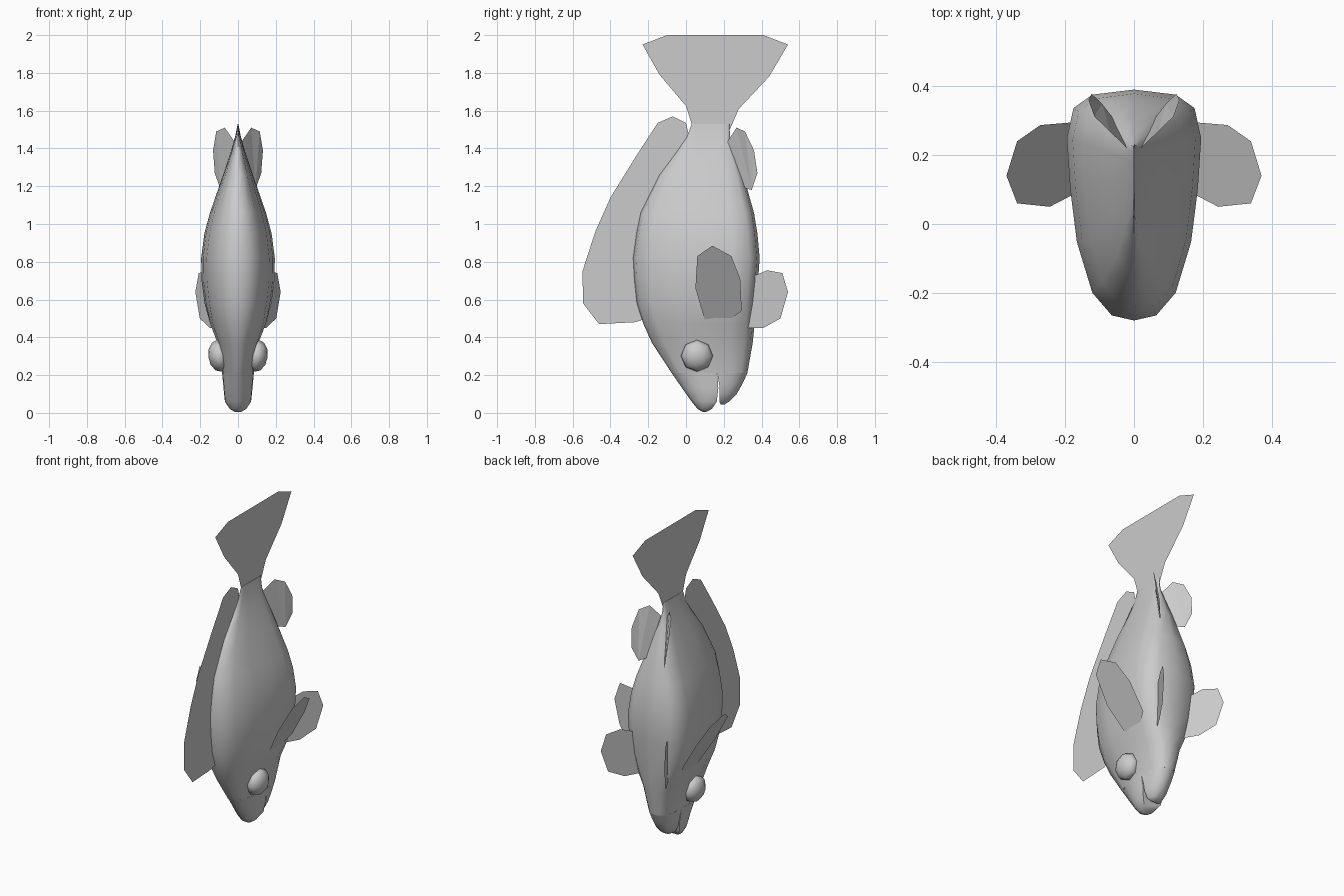
import bpy, bmesh, math

if "Cube" in bpy.data.objects:
    bpy.data.objects.remove(bpy.data.objects["Cube"])

# Half cross-section: fraction from back to belly, fraction of half-width
SECTION = [(0, 0), (.022, .33), (.12, .62), (.34, .85), (.57, .95),
           (.79, 1), (.92, .9), (.978, .62), (1, 0)]


def width(t, round_part):
    t = min(max(t, 0), 1)
    w = 0
    for (a, wa), (b, wb) in zip(SECTION, SECTION[1:]):
        if a <= t <= b:
            w = wa + (wb - wa) * (t - a) / (b - a)
    ellipse = 2 * math.sqrt(max(0, t * (1 - t)))
    return w + (ellipse - w) * round_part


def finish(name, bm, smooth=True):
    bmesh.ops.recalc_face_normals(bm, faces=bm.faces)
    me = bpy.data.meshes.new(name)
    bm.to_mesh(me)
    bm.free()
    ob = bpy.data.objects.new(name, me)
    bpy.context.collection.objects.link(ob)
    if smooth:
        bpy.ops.object.select_all(action='DESELECT')
        ob.select_set(True)
        bpy.context.view_layer.objects.active = ob
        bpy.ops.object.shade_smooth_by_angle(angle=math.radians(45))
    return ob


def loft(name, rows):
    """Rows: z, back y, belly y, half-width, visible start y, visible end y."""
    bm = bmesh.new()
    rings = []
    for z, y0, y1, w, a, b in rows:
        k = max(0, 1 - z / .6)
        half = []
        for t, _ in SECTION:
            y = a + (b - a) * t
            half.append((w * width((y - y0) / (y1 - y0), k), y, z))
        pts = half + [(-x, y, z) for x, y, z in reversed(half)]
        rings.append([bm.verts.new(p) for p in pts])
    n = len(rings[0])
    for r, s in zip(rings, rings[1:]):
        for i in range(n):
            j = (i + 1) % n
            bm.faces.new((r[i], r[j], s[j], s[i]))
    bm.faces.new(rings[0])
    bm.faces.new(rings[-1])
    bmesh.ops.remove_doubles(bm, verts=bm.verts, dist=.0005)
    return finish(name, bm)


def fin(name, pts, side=1):
    bm = bmesh.new()
    bm.faces.new([bm.verts.new((x * side, y, z)) for x, y, z in pts])
    bmesh.ops.triangulate(bm, faces=bm.faces)
    return finish(name, bm, False)


# Body, nose down
body = [(.21, -.075, .325, .086), (.37, -.18, .353, .112), (.47, -.225, .363, .153),
        (.58, -.26, .372, .178), (.70, -.273, .382, .193), (.82, -.28, .39, .195),
        (.95, -.262, .378, .178), (1.06, -.24, .36, .148), (1.26, -.14, .303, .079),
        (1.38, -.05, .26, .039), (1.46, .005, .233, .016), (1.53, .03, .23, .002)]
loft("body", [r + (r[1], r[2]) for r in body])

# Jaws share the head section, split at the mouth
loft("upper_jaw", [(.005, .088, .108, .018, .088, .108), (.022, .06, .16, .045, .06, .138),
                   (.06, .03, .23, .07, .03, .163), (.13, -.02, .285, .078, -.02, .171),
                   (.21, -.075, .325, .086, -.075, .165)])
loft("lower_jaw", [(.045, .15, .21, .025, .183, .205), (.06, .09, .23, .05, .176, .228),
                   (.10, .0, .268, .072, .177, .268), (.15, -.035, .297, .08, .176, .297),
                   (.21, -.075, .325, .086, .165, .325)])

# Fins on the centre plane
tail = [(.05, 1.45), (.03, 1.53), (0, 1.625), (-.14, 1.79), (-.23, 1.95), (-.1, 2),
        (.41, 2), (.54, 1.95), (.44, 1.78), (.28, 1.61), (.23, 1.52), (.21, 1.45)]
dorsal = [(0, 1.535), (-.07, 1.57), (-.15, 1.535), (-.27, 1.35), (-.4, 1.14),
          (-.48, .96), (-.548, .75), (-.545, .58), (-.46, .47), (-.27, .48), (-.21, .5),
          (-.25, .82), (-.21, 1.06), (-.11, 1.26), (.02, 1.45)]
fin("tail_fin", [(0, y, z) for y, z in tail])
fin("dorsal_fin", [(0, y, z) for y, z in dorsal])

# Paired fins and eyes
pectoral = [(.10, .49), (.05, .66), (.06, .83), (.14, .885), (.24, .83), (.287, .71),
            (.295, .54), (.2, .47)]
pelvic = [(.3, .45), (.41, .45), (.5, .5), (.54, .64), (.51, .74), (.43, .755), (.3, .70)]
anal = [(.005, .2, 1.40), (.025, .225, 1.445), (.07, .268, 1.51), (.115, .312, 1.49),
        (.132, .36, 1.39), (.123, .378, 1.27), (.092, .348, 1.18), (.04, .28, 1.2)]
for side, label in ((1, "left"), (-1, "right")):
    fin("pectoral_fin_" + label, [(.37 - .56 * (.885 - z), y, z) for y, z in pectoral], side)
    fin("pelvic_fin_" + label, [(.12 + .588 * (y - .36), y, z) for y, z in pelvic], side)
    fin("anal_fin_" + label, anal, side)
    bm = bmesh.new()
    bmesh.ops.create_uvsphere(bm, u_segments=8, v_segments=6, radius=.085)
    eye = finish("eye_" + label, bm)
    eye.scale = (1, 1, .68)
    eye.rotation_euler = (0, side * math.radians(98), 0)
    eye.location = (side * .1, .058, .302)
